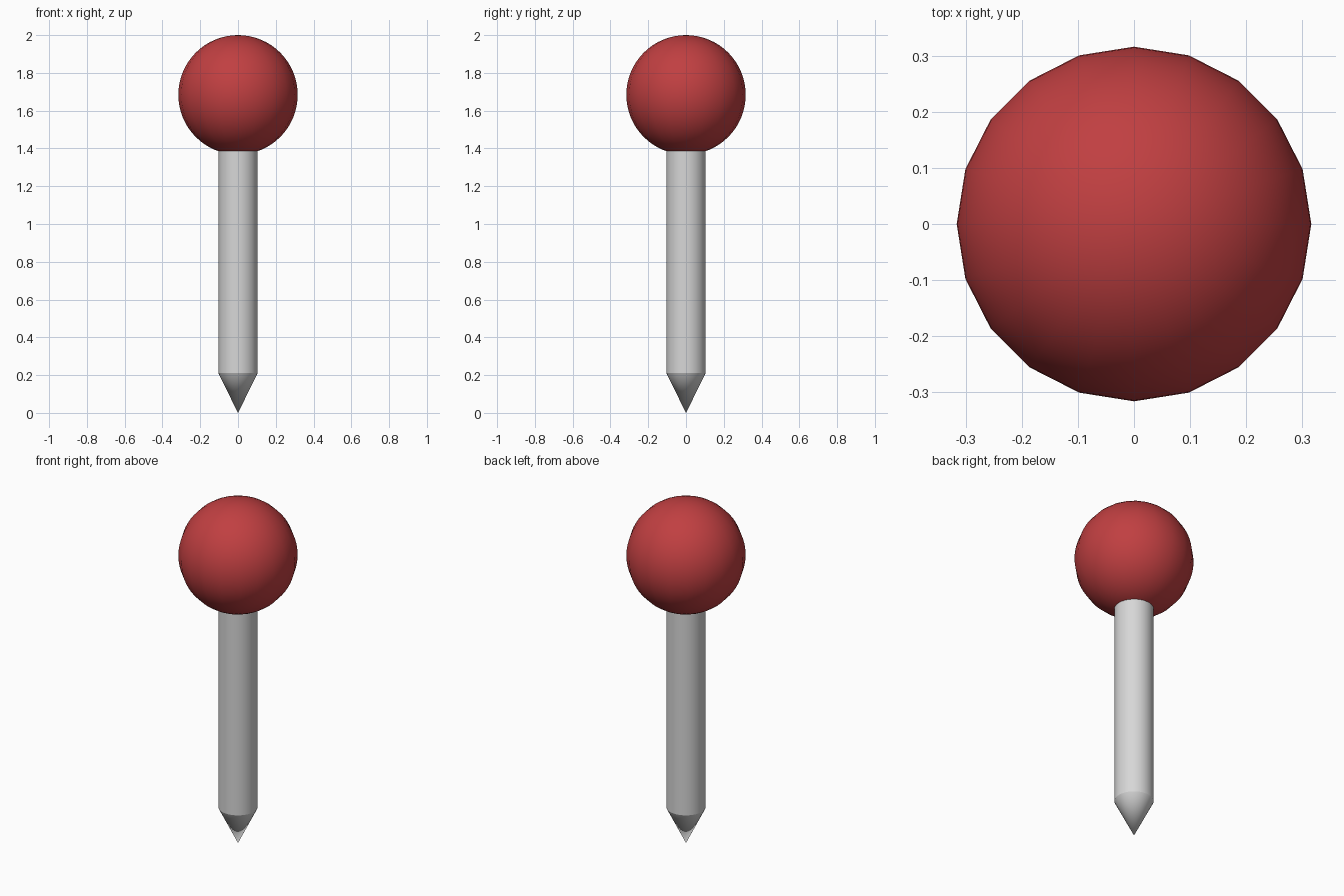
import bpy
import bmesh
import math

cube = bpy.data.objects.get("Cube")
if cube:
    bpy.data.objects.remove(cube, do_unlink=True)

SIDES = 20
HEAD_RADIUS = 0.316
SHAFT_RADIUS = 0.104
SHOULDER_Z = 0.21
HEAD_Z = 2 - HEAD_RADIUS


def material(name, color):
    mat = bpy.data.materials.new(name)
    mat.use_nodes = True
    mat.diffuse_color = color
    mat.node_tree.nodes["Principled BSDF"].inputs["Base Color"].default_value = color
    return mat


def lathe(name, profile, sides, mat, angle):
    """Revolve (radius, z) points around z; a zero radius closes to a pole."""
    bm = bmesh.new()
    verts = [bm.verts.new((r, 0, z)) for r, z in profile]
    edges = [bm.edges.new(pair) for pair in zip(verts, verts[1:])]
    bmesh.ops.spin(bm, geom=verts + edges, cent=(0, 0, 0), axis=(0, 0, 1),
                   angle=math.tau, steps=sides, use_duplicate=False)
    bmesh.ops.remove_doubles(bm, verts=bm.verts, dist=0.0001)
    bmesh.ops.recalc_face_normals(bm, faces=bm.faces)
    mesh = bpy.data.meshes.new(name)
    bm.to_mesh(mesh)
    bm.free()
    mesh.materials.append(mat)
    obj = bpy.data.objects.new(name, mesh)
    bpy.context.collection.objects.link(obj)
    bpy.ops.object.select_all(action="DESELECT")
    obj.select_set(True)
    bpy.context.view_layer.objects.active = obj
    bpy.ops.object.shade_smooth_by_angle(angle=math.radians(angle))
    return obj


red = material("red", (0.53, 0.05, 0.053, 1))
steel = material("steel grey", (0.68, 0.68, 0.68, 1))

# Round head
RINGS = 32
arc = [(HEAD_RADIUS * math.sin(math.pi * i / RINGS),
        HEAD_Z - HEAD_RADIUS * math.cos(math.pi * i / RINGS))
       for i in range(RINGS + 1)]
lathe("head", arc, SIDES, red, 40)

# Straight shaft, running up into the head, with its conical point
lathe("shaft", [(0, 0), (SHAFT_RADIUS, SHOULDER_Z),
                (SHAFT_RADIUS, HEAD_Z - 0.15), (0, HEAD_Z - 0.15)],
      32, steel, 22)
